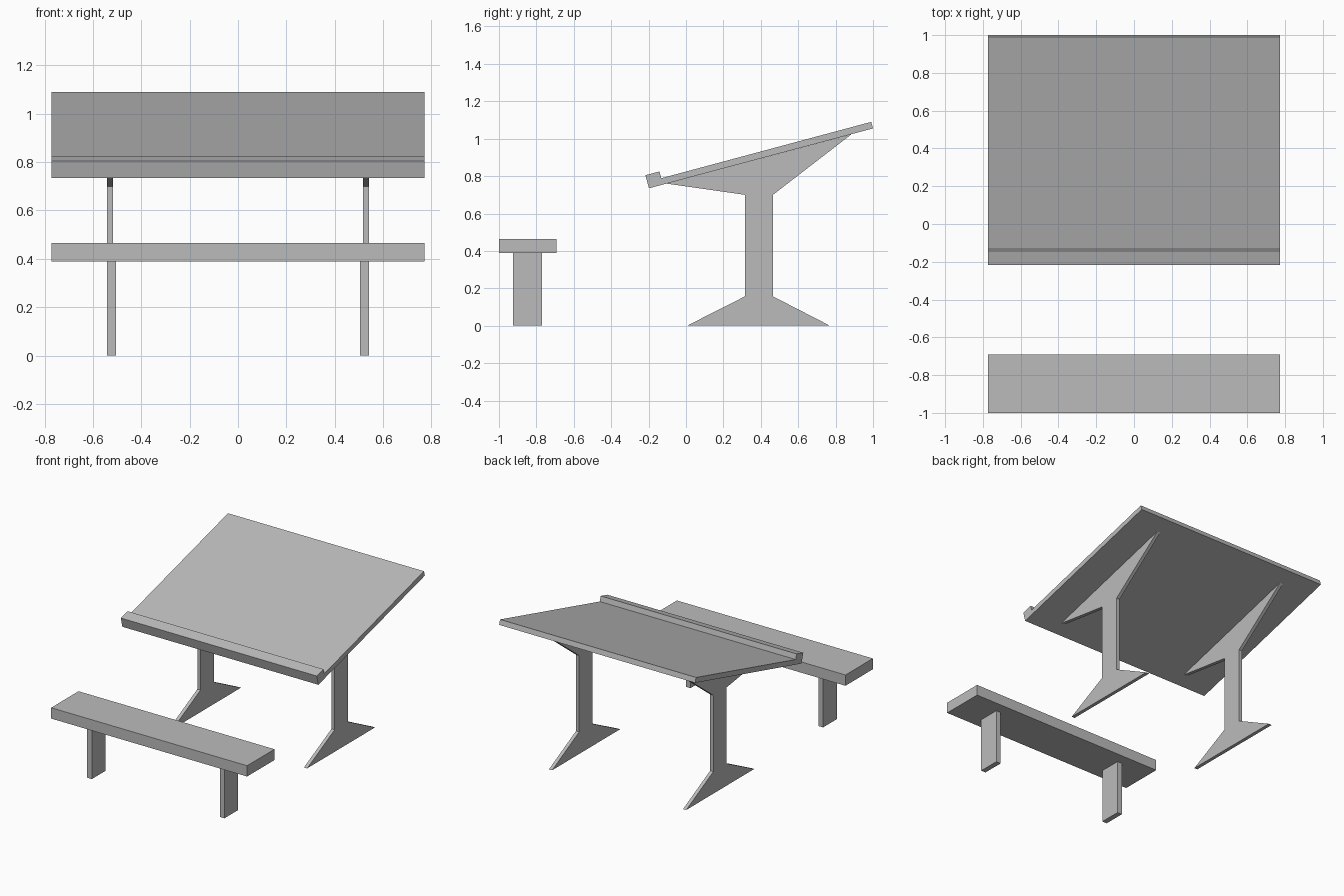
import bpy
import bmesh

cube = bpy.data.objects.get("Cube")
if cube:
    bpy.data.objects.remove(cube, do_unlink=True)

# Single plain grey for every part
grey = bpy.data.materials.new("plain grey")
grey.use_nodes = True
GREY = (0.5, 0.5, 0.5, 1)
grey.diffuse_color = GREY
grey.node_tree.nodes["Principled BSDF"].inputs["Base Color"].default_value = GREY


def extrude_profile(name, profile, x0, x1):
    """Solid made by sweeping a (y, z) outline along x."""
    bm = bmesh.new()
    face = bm.faces.new([bm.verts.new((x0, y, z)) for y, z in profile])
    swept = bmesh.ops.extrude_face_region(bm, geom=[face])["geom"]
    verts = [v for v in swept if isinstance(v, bmesh.types.BMVert)]
    bmesh.ops.translate(bm, vec=(x1 - x0, 0, 0), verts=verts)
    bmesh.ops.recalc_face_normals(bm, faces=bm.faces)
    mesh = bpy.data.meshes.new(name)
    bm.to_mesh(mesh)
    bm.free()
    mesh.materials.append(grey)
    obj = bpy.data.objects.new(name, mesh)
    bpy.context.collection.objects.link(obj)
    return obj


def rectangle(y0, y1, z0, z1):
    return [(y0, z0), (y1, z0), (y1, z1), (y0, z1)]


HALF_WIDTH = 0.772
LEG_OUTER = 0.541

# Sloping desk top with a raised lip along the front edge
board = [(-0.198, 0.735), (1.0, 1.055), (0.99, 1.09),
         (-0.132, 0.789), (-0.142, 0.825), (-0.217, 0.805)]
extrude_profile("desk_top", board, -HALF_WIDTH, HALF_WIDTH)

# Bench seat
extrude_profile("bench_seat", rectangle(-1.0, -0.692, 0.388, 0.465),
                -HALF_WIDTH, HALF_WIDTH)

# Desk leg outline: spread foot, post and sloping bracket
desk_leg = [(0.005, 0), (0.77, 0), (0.465, 0.157), (0.465, 0.7),
            (0.885, 1.024), (-0.105, 0.76), (0.315, 0.7), (0.315, 0.157)]
bench_leg = rectangle(-0.925, -0.77, 0, 0.388)

# Matching legs on both sides
for side, s in (("left", 1), ("right", -1)):
    extrude_profile(f"desk_leg_{side}", desk_leg, s * 0.516, s * LEG_OUTER)
    extrude_profile(f"bench_leg_{side}", bench_leg, s * 0.504, s * LEG_OUTER)
